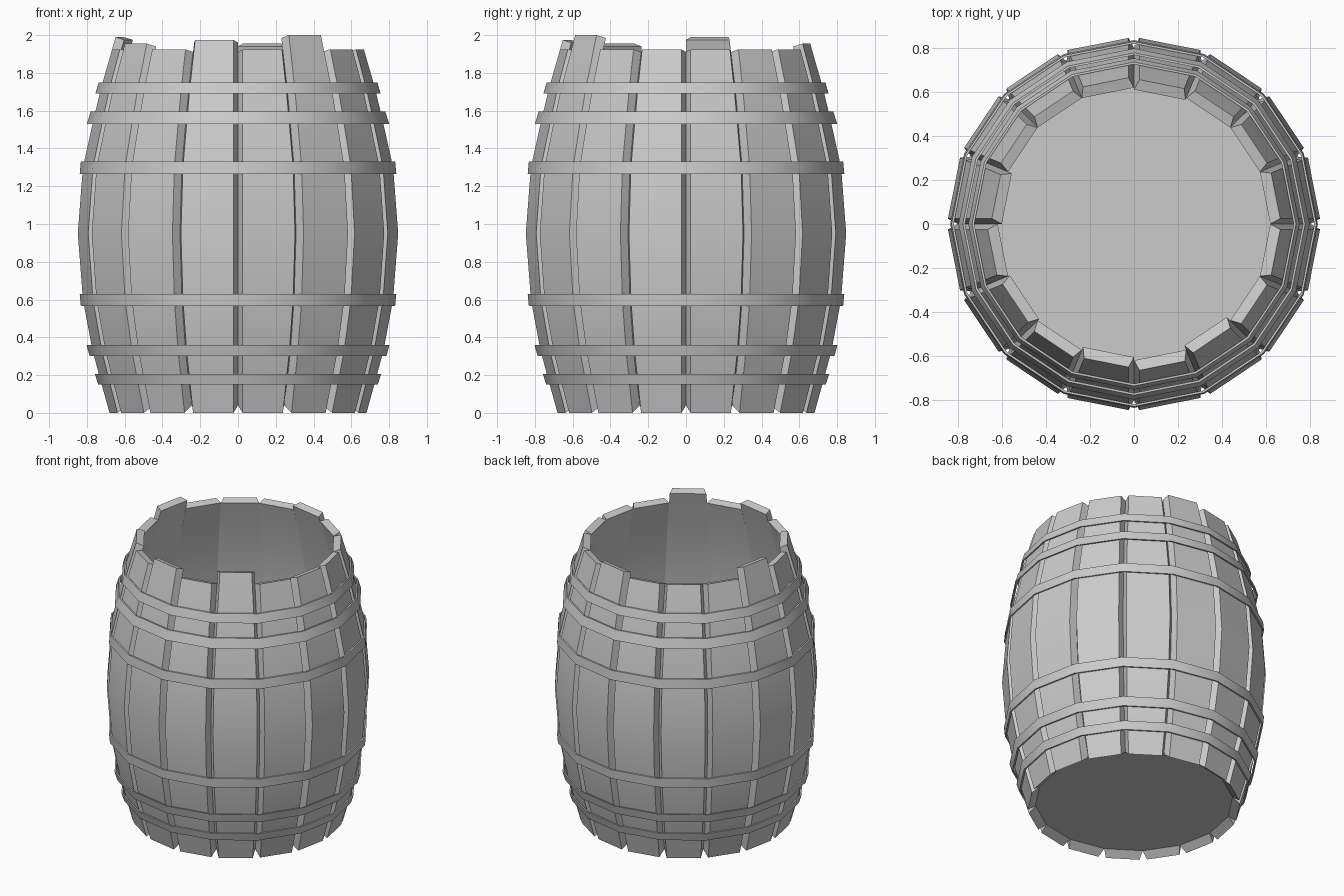
import bpy, bmesh, math
from mathutils import Matrix

if "Cube" in bpy.data.objects:
    bpy.data.objects.remove(bpy.data.objects["Cube"], do_unlink=True)

SIDES = 16
STEP = 2 * math.pi / SIDES
WALL = 0.05       # stave thickness
GROOVE = 0.025    # half width of the V groove between staves

# One plain grey for the whole barrel
grey = bpy.data.materials.new("light_grey")
grey.use_nodes = True
grey.diffuse_color = (0.6, 0.6, 0.6, 1)
grey.node_tree.nodes["Principled BSDF"].inputs["Base Color"].default_value = (0.6, 0.6, 0.6, 1)


def finish(bm, name):
    bmesh.ops.recalc_face_normals(bm, faces=bm.faces)
    mesh = bpy.data.meshes.new(name)
    bm.to_mesh(mesh)
    bm.free()
    mesh.materials.append(grey)
    obj = bpy.data.objects.new(name, mesh)
    bpy.context.collection.objects.link(obj)
    bpy.ops.object.select_all(action="DESELECT")
    obj.select_set(True)
    bpy.context.view_layer.objects.active = obj
    bpy.ops.object.shade_smooth_by_angle(angle=math.radians(30))
    return obj


def loft(bm, rings, closed=False):
    """Skin a list of vertex rings; cap the ends or join them in a loop."""
    count = len(rings[0])
    pairs = list(zip(rings, rings[1:]))
    if closed:
        pairs.append((rings[-1], rings[0]))
    for low, high in pairs:
        for i in range(count):
            j = (i + 1) % count
            bm.faces.new((low[i], low[j], high[j], high[i]))
    if not closed:
        bm.faces.new(rings[0])
        bm.faces.new(rings[-1])


# Bulging side profile: height, corner radius
PROFILE = [(0, 0.685), (0.18, 0.735), (0.33, 0.775), (0.6, 0.826),
           (0.95, 0.853), (1.3, 0.826), (1.56, 0.768), (1.72, 0.73)]


def stave(index, top):
    bm = bmesh.new()
    half = STEP / 2
    turn = Matrix.Rotation((index + 0.5) * STEP, 3, "Z")
    levels = PROFILE + [(top, 0.73 - 0.286 * (top - 1.72))]
    rings = []
    for n, (z, r) in enumerate(levels):
        # Ends are cut at a slant, so the inner edge is set back
        zi = z + 0.04 if n == 0 else z - 0.015 if n == len(levels) - 1 else z
        ri = r - WALL
        wide, inner = r * math.sin(half) - GROOVE, ri * math.sin(half)
        ro, ra = r * math.cos(half), ri * math.cos(half)
        points = [(ro, -wide, z), (ro, wide, z), (ra, inner, zi), (ra, -inner, zi)]
        rings.append([bm.verts.new(p) for p in points])
    loft(bm, rings)
    bmesh.ops.transform(bm, matrix=turn.to_4x4(), verts=bm.verts)
    finish(bm, f"stave_{index + 1}")


# Uneven staves stand above the others; index counts sectors from +x
TALL = {3: 1.955, 7: 1.99, 9: 1.955, 11: 1.975, 13: 2.0}
for k in range(SIDES):
    stave(k, TALL.get(k, 1.925))


def hoop(name, z0, r0, z1, r1):
    bm = bmesh.new()
    t = 0.01
    rings = []
    for r, z in ((r0, z0), (r1, z1), (r1 - t, z1), (r0 - t, z0)):
        rings.append([bm.verts.new((r * math.cos(i * STEP), r * math.sin(i * STEP), z))
                      for i in range(SIDES)])
    loft(bm, rings, closed=True)
    finish(bm, name)


hoop("lowest_hoop", 0.15, 0.74, 0.205, 0.757)
hoop("lower_hoop", 0.3, 0.785, 0.36, 0.802)
hoop("lower_middle_hoop", 0.565, 0.832, 0.63, 0.838)
hoop("upper_middle_hoop", 1.265, 0.838, 1.33, 0.832)
hoop("upper_hoop", 1.53, 0.8, 1.595, 0.78)
hoop("highest_hoop", 1.69, 0.755, 1.75, 0.738)

# Floor plate set just inside the bottom ends
bm = bmesh.new()
bmesh.ops.create_cone(bm, cap_ends=True, segments=SIDES, radius1=0.64, radius2=0.645,
                      depth=0.01, matrix=Matrix.Translation((0, 0, 0.045)))
finish(bm, "floor")
